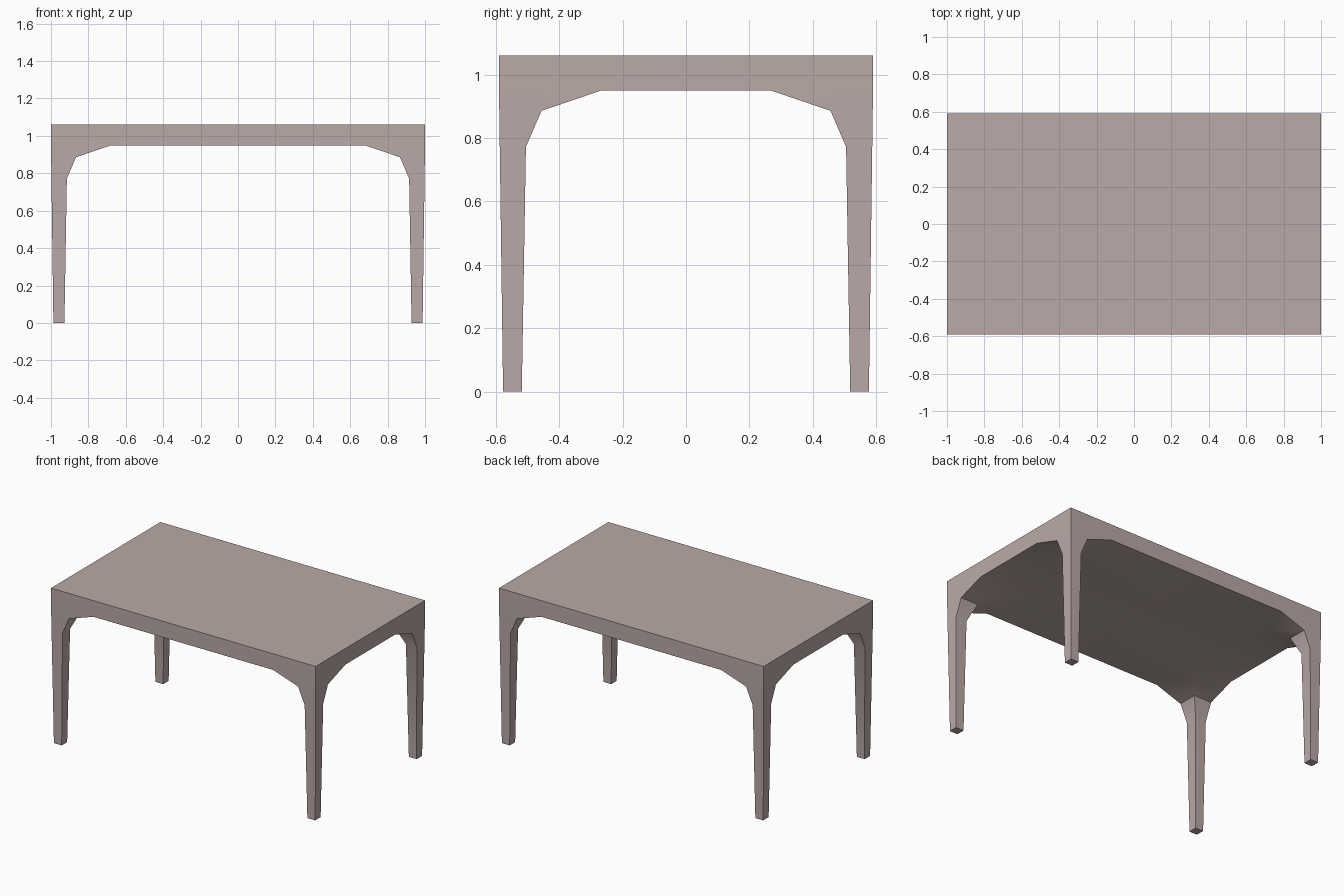
import bpy, bmesh, math

if "Cube" in bpy.data.objects:
    bpy.data.objects.remove(bpy.data.objects["Cube"])

HX, HY, TOP, UNDER = 1.0, 0.59, 1.06, 0.95

# one quarter of the table is modelled, then mirrored in x and y
bm = bmesh.new()


def v(x, y, z):
    return bm.verts.new((x, y, z))


# leg: square rings (height, outer inset, inner inset) flaring into the top
rings = []
for z, out, inn in [(0, 0.013, 0.072), (0.772, 0.0025, 0.085),
                    (0.886, 0.001, 0.134), (UNDER, 0, 0.322)]:
    xo, yo, xi, yi = HX - out, HY - out, HX - inn, HY - inn
    rings.append([v(xo, yo, z), v(xi, yo, z), v(xi, yi, z), v(xo, yi, z)])
for a, b in zip(rings, rings[1:]):
    for i in range(4):
        j = (i + 1) % 4
        bm.faces.new((a[i], a[j], b[j], b[i]))
bm.faces.new(rings[0])

# underside around the flared leg
corner, edge_x, inner, edge_y = rings[-1]
mid_back = v(0, HY, UNDER)
mid_in = v(0, inner.co.y, UNDER)
centre = v(0, 0, UNDER)
in_mid = v(inner.co.x, 0, UNDER)
side_mid = v(HX, 0, UNDER)
bm.faces.new((edge_x, inner, mid_in, mid_back))
bm.faces.new((inner, in_mid, centre, mid_in))
bm.faces.new((inner, edge_y, side_mid, in_mid))

# tabletop and apron faces
t_corner, t_back = v(HX, HY, TOP), v(0, HY, TOP)
t_side, t_centre = v(HX, 0, TOP), v(0, 0, TOP)
bm.faces.new((t_corner, t_back, t_centre, t_side))
bm.faces.new((t_corner, t_back, mid_back, edge_x, corner))
bm.faces.new((t_corner, t_side, side_mid, edge_y, corner))

# mirror to the full table
for axis in (0, 1):
    dup = bmesh.ops.duplicate(bm, geom=bm.verts[:] + bm.edges[:] + bm.faces[:])
    for e in dup["geom"]:
        if isinstance(e, bmesh.types.BMVert):
            e.co[axis] *= -1
    bmesh.ops.remove_doubles(bm, verts=bm.verts[:], dist=1e-4)
bmesh.ops.recalc_face_normals(bm, faces=bm.faces[:])

mesh = bpy.data.meshes.new("table")
bm.to_mesh(mesh)
bm.free()
table = bpy.data.objects.new("table", mesh)
bpy.context.collection.objects.link(table)

mat = bpy.data.materials.new("warm grey")
mat.diffuse_color = (0.49, 0.40, 0.385, 1)
mat.use_nodes = True
mat.node_tree.nodes["Principled BSDF"].inputs["Base Color"].default_value = mat.diffuse_color
mesh.materials.append(mat)

bpy.context.view_layer.objects.active = table
table.select_set(True)
bpy.ops.object.shade_smooth_by_angle(angle=math.radians(30))
